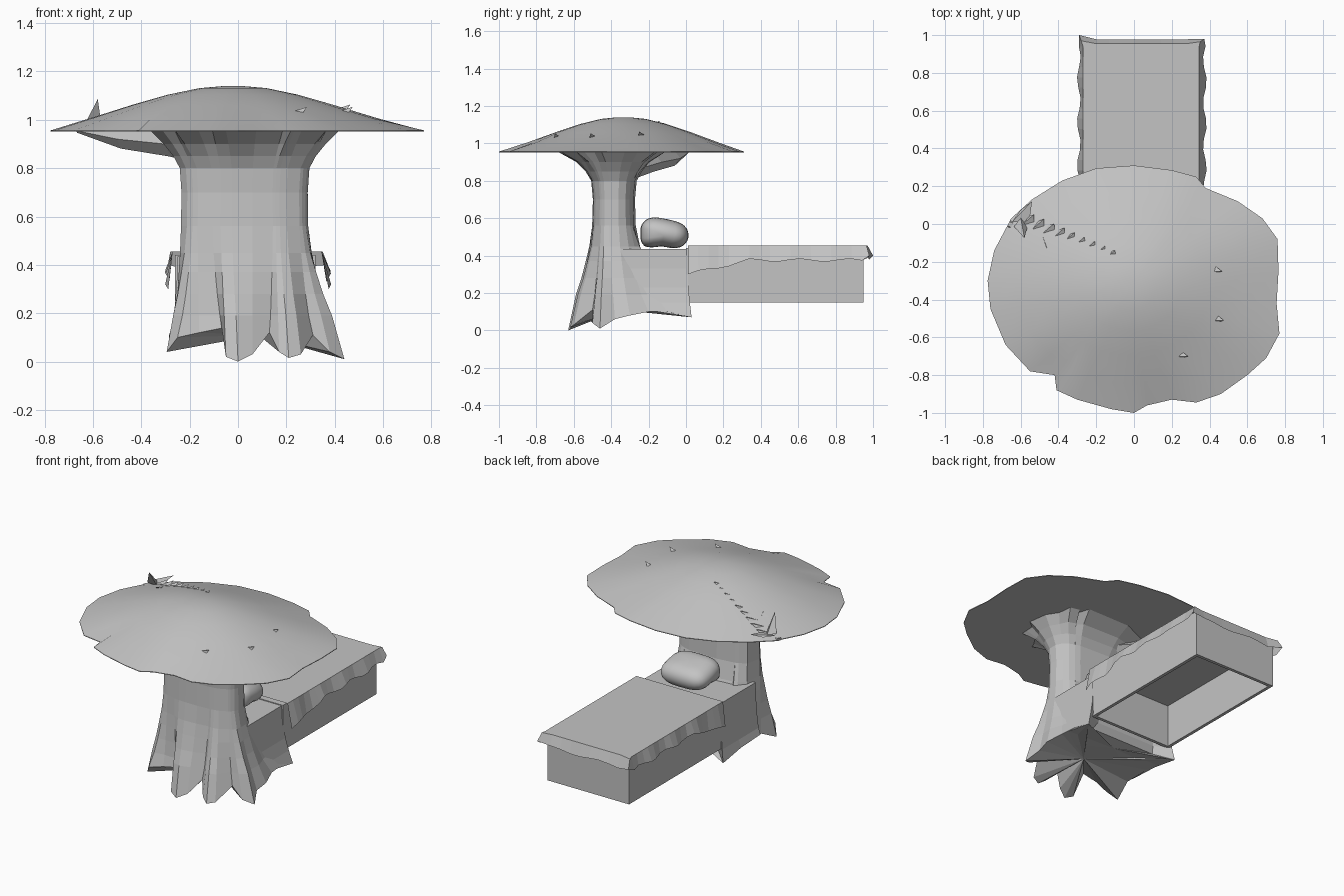
import bpy, bmesh, math, random
from mathutils import Vector

if "Cube" in bpy.data.objects:
    bpy.data.objects.remove(bpy.data.objects["Cube"])

random.seed(4)
grey = bpy.data.materials.new("plain grey")
grey.diffuse_color = (0.55, 0.55, 0.55, 1)
grey.use_nodes = True
grey.node_tree.nodes["Principled BSDF"].inputs["Base Color"].default_value = grey.diffuse_color


def make(name, verts, faces):
    me = bpy.data.meshes.new(name)
    me.from_pydata([tuple(v) for v in verts], [], faces)
    bm = bmesh.new()
    bm.from_mesh(me)
    bmesh.ops.recalc_face_normals(bm, faces=bm.faces[:])
    bm.to_mesh(me)
    bm.free()
    ob = bpy.data.objects.new(name, me)
    bpy.context.collection.objects.link(ob)
    me.materials.append(grey)
    return ob


def smooth(ob, angle):
    bpy.ops.object.select_all(action='DESELECT')
    ob.select_set(True)
    bpy.context.view_layer.objects.active = ob
    bpy.ops.object.shade_smooth_by_angle(angle=math.radians(angle))


def loft(name, rings, base_lift=0):
    """Closed skin over rings with equal point counts, capped with fans."""
    n = len(rings[0])
    verts = [Vector(p) for r in rings for p in r]
    faces = []
    for k in range(len(rings) - 1):
        for i in range(n):
            j = (i + 1) % n
            faces.append((k*n + i, k*n + j, (k+1)*n + j, (k+1)*n + i))
    for k in (0, len(rings) - 1):
        c = sum((Vector(p) for p in rings[k]), Vector()) / n
        if k == 0:
            c.z += base_lift
        verts.append(c)
        faces += [(k*n + i, k*n + (i + 1) % n, len(verts) - 1) for i in range(n)]
    return make(name, verts, faces)


def rect(x0, x1, y0, y1, z):
    return [(x0, y0, z), (x1, y0, z), (x1, y1, z), (x0, y1, z)]


# Cap: ragged rim outline easing into an oval dome, flat underside
rim = [(0, .31), (.2, .285), (.33, .25), (.38, .19), (.55, .12), (.68, .03), (.76, -.08),
       (.765, -.25), (.755, -.42), (.77, -.58), (.7, -.71), (.6, -.8), (.46, -.9), (.33, -.945),
       (.2, -.93), (.07, -.96), (0, -1), (-.12, -.98), (-.3, -.93), (-.41, -.88), (-.42, -.8),
       (-.55, -.78), (-.68, -.64), (-.76, -.45), (-.775, -.3), (-.74, -.14), (-.65, .03),
       (-.54, .13), (-.38, .23), (-.2, .295)]
apex = (-.02, -.335)


def cap_z(x, y):
    f = math.hypot((x - apex[0])/.78, (y - apex[1])/.66)
    return 1.14 - .185 * f**1.2


def cap_ring(f, z):
    ring = []
    for x, y in rim:
        dx, dy = x - apex[0], y - apex[1]
        k = 1 / math.hypot(dx/.77, dy/.655)
        k = 1 + (k - 1) * min(1, (1 - f)*3)     # inner rings become a true oval
        ring.append((apex[0] + dx*f*k, apex[1] + dy*f*k, z))
    return ring


smooth(loft("cap", [cap_ring(f, z) for f, z in
                    ((.5, .952), (1, .952), (1, .956), (.78, 1.005), (.55, 1.06),
                     (.35, 1.104), (.18, 1.131), (.06, 1.139))]), 30)

# Trunk: root tips at the bottom, oval waist, flared and lobed crown
roots = [(.41, -.3, .08), (.4, -.38, .06), (.44, -.46, .01), (.38, -.5, .04), (.31, -.5, .11),
         (.26, -.6, .03), (.21, -.62, .015), (.17, -.6, .04), (.13, -.55, .12), (.06, -.6, .03),
         (0, -.63, .0), (-.05, -.61, .02), (-.06, -.53, .14), (-.16, -.53, .12), (-.25, -.55, .1),
         (-.295, -.5, .04), (-.27, -.38, .1), (-.27, -.2, .1), (-.28, -.05, .09), (-.28, .03, .07),
         (-.2, -.06, .11), (0, -.08, .11), (.2, -.08, .11), (.32, -.03, .1), (.37, .03, .07),
         (.37, -.1, .1), (.38, -.2, .1)]
waist_c = (.027, -.385)


def oval(p, a, b, c=waist_c):
    # Project a root point onto a squarish oval by its direction
    t = math.atan2((p[1] + .34) / .30, (p[0] - .04) / .36)
    ct, st = math.cos(t), math.sin(t)
    return (c[0] + a * math.copysign(abs(ct)**.75, ct),
            c[1] + b * math.copysign(abs(st)**.75, st))


rings = [roots]
for z, f in ((.19, .68), (.28, .45), (.37, .27), (.45, .12), (.56, 0)):
    ring = []
    for p in roots:
        x, y = oval(p, .265, .117)
        ring.append((x + (p[0] - x)*f, y + (p[1] - y)*f, z))
    rings.append(ring)
for z, a, b, lobe in ((.7, .263, .113, 0), (.8, .27, .122, 0), (.85, .295, .15, .02),
                      (.9, .33, .19, .07), (.955, .375, .27, .14)):
    rings.append([(*oval(p, a*(1 + lobe*.4*math.sin(i*2.1)), b*(1 + lobe*math.sin(i*2.1))), z)
                  for i, p in enumerate(roots)])
loft("trunk", rings, .035)

# Platform joining the trunk to the bed, flaring down into two back roots
plat = []
for z, f in ((.09, 1), (.15, .62), (.23, .32), (.33, .1), (.435, 0)):
    xl, xr, yb = -.25 - .035*f, .31 + .06*f, .005 + .025*f
    plat.append([(xl, -.35, max(z, .11)), (xr, -.35, max(z, .11)),
                 (xr, -.15, max(z, .1)), (xr, yb, z - .02*(f == 1)),
                 (xr - .1, .005 - .06*f, max(z, .11)), (xl + .1, .005 - .06*f, max(z, .11)),
                 (xl, yb, z - .02*(f == 1)), (xl, -.15, max(z, .1))])
loft("headboard_platform", plat)

# Broken branch under the left of the cap
branch = []
for x, y, z, w, h in ((-.1, -.33, .87, .1, .07), (-.26, -.22, .9, .09, .06),
                      (-.47, -.09, .92, .06, .045), (-.66, .0, .955, .02, .01)):
    branch.append([(x + .5*w*math.cos(t), y + w*math.cos(t), z + h*math.sin(t))
                   for t in (i*math.pi/3 for i in range(6))])
loft("broken_branch", branch)

# Splintered wood poking through the cap
sv, sf = [], []


def shard(base, tip, w):
    b, t = Vector(base), Vector(tip)
    k = len(sv)
    sv.extend([b + Vector((-w, -w*.4, 0)), b + Vector((w, -w*.5, 0)), b + Vector((0, w, 0)), t])
    sf.extend([(k, k+1, k+2), (k, k+1, k+3), (k+1, k+2, k+3), (k+2, k, k+3)])


shard((-.6, .0, .98), (-.58, -.075, 1.085), .035)
shard((-.6, .03, .98), (-.54, .12, 1.0), .045)
for i in range(9):
    s = i / 8
    x, y = -.56 + .43*s, .01 - .19*s
    z = cap_z(x, y)
    shard((x, y, z - .004), (x + .03, y + .04, z + .02), .028 + .01*random.random())
    if 1 < i < 7:
        x, y = x - .03, y - .06
        z = cap_z(x, y)
        shard((x, y, z - .003), (x + .02, y - .03, z + .014), .03)
make("splinters", sv, sf)

# Small chips on the cap
sv, sf = [], []
for x, y in ((.42, -.24), (.43, -.5), (.24, -.69)):
    z = cap_z(x, y)
    shard((x - .01, y, z - .01), (x + .045, y - .01, z + .02), .035)
make("cap_chips", sv, sf)

# Bed frame: box with a hollow underside
x0, x1, y0, y1 = -.26, .32, 0, .95
loft("bed_frame", [rect(x0 + .02, x1 - .02, y0 + .02, y1 - .02, .42),
                   rect(x0 + .02, x1 - .02, y0 + .02, y1 - .02, .15),
                   rect(x0, x1, y0, y1, .15), rect(x0, x1, y0, y1, .44)])

# Blanket: flat sheet with a wavy hem hanging over three sides
n = 18
top, hem = [], []


def hang(px, py, qx, qy, low, i):
    top.append((px, py, .455))
    s = .01 * math.sin(i*1.5)
    hem.append((qx + s*(qx != px and qy < .97), qy, low + .008*math.sin(i*1.3)))


def side_low(k):
    return .3 + .075*min(1, k/6)


for i in range(n):
    y = .01 + .93*i/(n - 1)
    hang(.345, y, .375, y + .001, side_low(i), i)
hang(.35, .965, .372, .98, .4, 0)
for i in range(1, 9):
    x = .35 - .62*i/9
    hang(x, .955, x, .978, .385, i)
hang(-.28, .97, -.29, 1.0, .4, 0)
for i in range(n):
    y = .94 - .93*i/(n - 1)
    hang(-.27, y, -.292, y + .001, side_low(n - 1 - i), i)
m = len(top)
make("blanket", top + hem,
     [tuple(range(m))] + [(i, i + 1, m + i + 1, m + i) for i in range(m - 1)])

# Pillow: puffy square cushion with a flat base, leaning on the trunk
bm = bmesh.new()
bmesh.ops.create_uvsphere(bm, u_segments=24, v_segments=14, radius=1)
tilt = math.radians(-12)
for v in bm.verts:
    sx, sy = (math.copysign(abs(c)**.6, c) for c in v.co.xy)
    x, y, z = sx*.165, sy*.13, v.co.z*.074
    v.co = (x + .05, -.115 + y*math.cos(tilt) - z*math.sin(tilt),
            max(.438, .522 + y*math.sin(tilt) + z*math.cos(tilt)) - (.035 if z < 0 else 0)
            * max(0, min(1, -y/.1)))
me = bpy.data.meshes.new("pillow")
bm.to_mesh(me)
bm.free()
me.materials.append(grey)
pillow = bpy.data.objects.new("pillow", me)
bpy.context.collection.objects.link(pillow)
smooth(pillow, 40)
